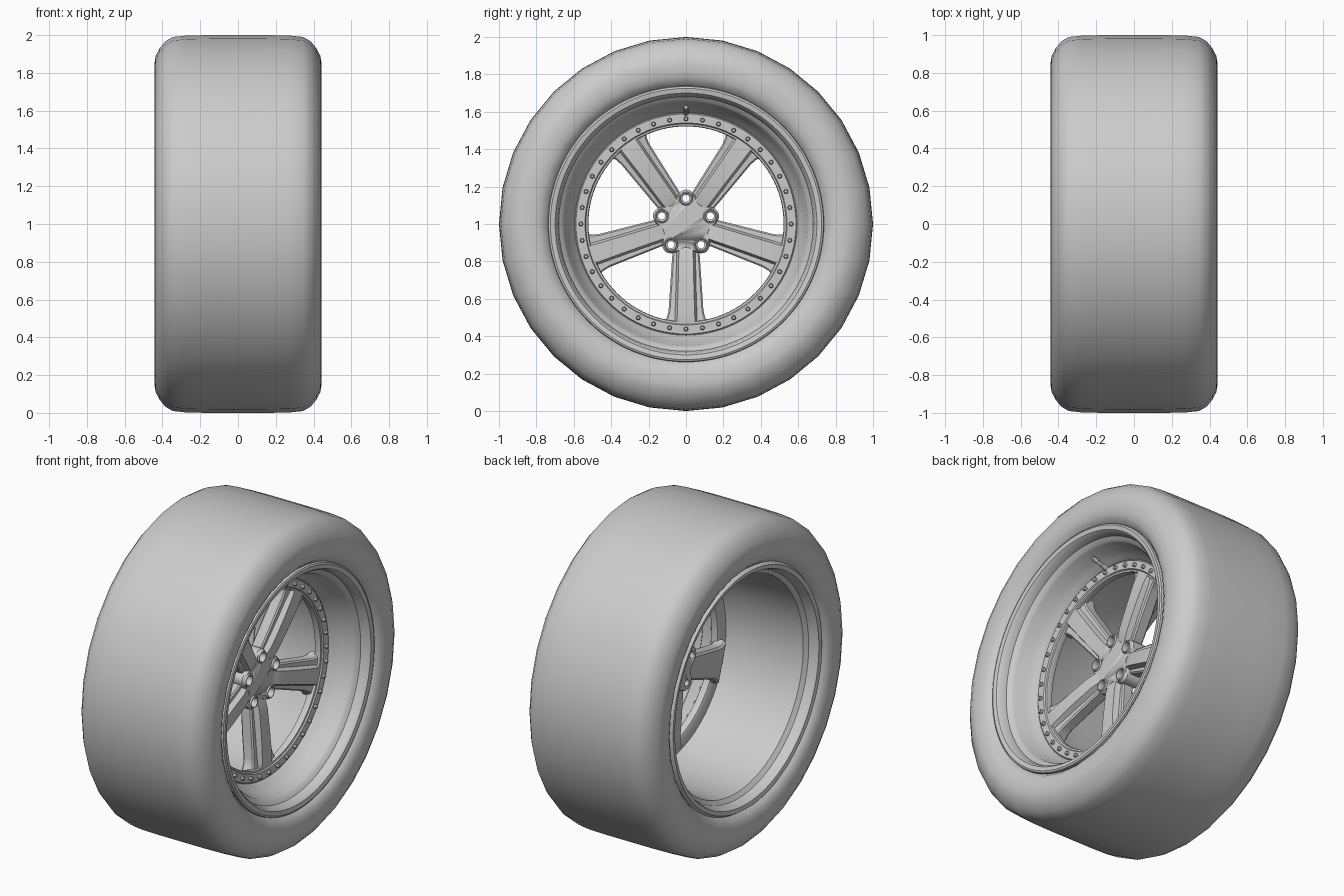
import bpy, bmesh, math
from mathutils import Matrix, Vector

if "Cube" in bpy.data.objects:
    bpy.data.objects.remove(bpy.data.objects["Cube"])

CENTRE = Vector((0, 0, 1))


def finish(name, bm, angle=35):
    bmesh.ops.recalc_face_normals(bm, faces=bm.faces)
    me = bpy.data.meshes.new(name)
    bm.to_mesh(me)
    bm.free()
    ob = bpy.data.objects.new(name, me)
    ob.location = CENTRE
    bpy.context.collection.objects.link(ob)
    bpy.ops.object.select_all(action='DESELECT')
    ob.select_set(True)
    bpy.context.view_layer.objects.active = ob
    bpy.ops.object.shade_smooth_by_angle(angle=math.radians(angle))
    return ob


def loft(bm, rings, close=False, caps=False):
    """Bridge equal-length rings of points."""
    vs = [[bm.verts.new(p) for p in r] for r in rings]
    n = len(vs[0])
    for i in range(len(vs) if close else len(vs) - 1):
        a, b = vs[i], vs[(i + 1) % len(vs)]
        for j in range(n):
            k = (j + 1) % n
            bm.faces.new((a[j], a[k], b[k], b[j]))
    if caps:
        bm.faces.new(vs[0])
        bm.faces.new(vs[-1])


def lathe(bm, profile, seg, close=True, offset=(0, 0, 0), caps=False):
    """Spin (x, radius) points about the x axis."""
    o = Vector(offset)
    rings = [[o + Vector((x, r * math.sin(2 * math.pi * i / seg), r * math.cos(2 * math.pi * i / seg)))
              for i in range(seg)] for x, r in profile]
    loft(bm, rings, close, caps)


def polar(r, a, x=0.0):
    return Vector((x, r * math.cos(a), r * math.sin(a)))


# Tyre: half profile mirrored across the middle
half = [(0.0, 1.0), (0.15, 1.0), (0.27, 0.998), (0.345, 0.99), (0.385, 0.967), (0.415, 0.93), (0.436, 0.89),
        (0.441, 0.86), (0.441, 0.82), (0.434, 0.785), (0.418, 0.757), (0.39, 0.735), (0.35, 0.71)]
bm = bmesh.new()
lathe(bm, [(-x, r) for x, r in half[:0:-1]] + half, 32, close=False)
finish("tyre", bm, 50)

# Rim barrel with deep front dish and rear lip
bm = bmesh.new()
lathe(bm, [(0.40, 0.738), (0.415, 0.735), (0.42, 0.725), (0.415, 0.70), (0.40, 0.688), (0.36, 0.68),
           (0.345, 0.66), (0.33, 0.65), (0.26, 0.635), (0.225, 0.61), (0.20, 0.595), (0.165, 0.60),
           (0.05, 0.63), (-0.15, 0.645), (-0.34, 0.655), (-0.36, 0.68), (-0.395, 0.69), (-0.415, 0.70),
           (-0.42, 0.725), (-0.40, 0.738), (-0.38, 0.70), (-0.1, 0.67), (0.1, 0.66), (0.30, 0.67),
           (0.37, 0.70)], 96)
finish("rim", bm)

# Bolt ring that carries the spokes
bm = bmesh.new()
lathe(bm, [(0.15, 0.61), (0.15, 0.535), (0.155, 0.527), (0.185, 0.522), (0.195, 0.525), (0.197, 0.535),
           (0.205, 0.54), (0.205, 0.588), (0.198, 0.592), (0.195, 0.61)], 96)
finish("bolt_ring", bm)

# Ring bolts
bm = bmesh.new()
for i in range(40):
    p = polar(0.562, math.pi / 2 + i * 2 * math.pi / 40)
    lathe(bm, [(0.20, 0.0125), (0.216, 0.0125), (0.222, 0.008)], 8, False, p, True)
finish("ring_bolts", bm)

# Five spokes: flat shoulders with a raised centre ridge
# station: radius, half width, ridge half width, back x, shoulder x, ridge x
stations = [(0.10, 0.056, 0.036, 0.06, 0.125, 0.150),
            (0.15, 0.072, 0.038, 0.06, 0.135, 0.165),
            (0.19, 0.075, 0.039, 0.065, 0.142, 0.175),
            (0.34, 0.085, 0.042, 0.08, 0.158, 0.190),
            (0.46, 0.093, 0.046, 0.095, 0.170, 0.198),
            (0.50, 0.102, 0.047, 0.10, 0.176, 0.198),
            (0.53, 0.125, 0.048, 0.105, 0.182, 0.196)]
bm = bmesh.new()
for k in range(5):
    a = -math.pi / 2 + k * 2 * math.pi / 5
    d, t = polar(1, a), polar(1, a + math.pi / 2)
    rings = []
    for r, w, c, xb, xs, xt in stations:
        side = [(w - 0.012, xb), (w, xb + 0.012), (w, xs - 0.008), (w - 0.008, xs), (c + 0.012, xs), (c, xt)]
        sec = side + [(-u, x) for u, x in reversed(side)]
        rings.append([d * r + t * u + Vector((x, 0, 0)) for u, x in sec])
    loft(bm, rings, caps=True)
finish("spokes", bm, 30)

# Star-shaped hub, drilled for the lugs
bm = bmesh.new()
rings = []
for x, s in [(0.05, 0.97), (0.055, 1), (0.15, 1), (0.16, 0.95)]:
    rings.append([polar(s * (0.157 + 0.027 * math.cos(5 * (a - math.pi / 2))), a, x)
                  for a in [2 * math.pi * i / 80 for i in range(80)]])
loft(bm, rings, caps=True)
hub = finish("hub", bm)

lugs = [polar(0.137, math.pi / 2 + k * 2 * math.pi / 5) for k in range(5)]
bm = bmesh.new()
for p in lugs:
    lathe(bm, [(0.0, 0.019), (0.125, 0.019), (0.13, 0.028), (0.20, 0.028)], 20, False, p, True)
cutter = finish("lug_cutter", bm)
cutter.hide_render = True
cutter.hide_set(True)
mod = hub.modifiers.new("lug_holes", 'BOOLEAN')
mod.operation = 'DIFFERENCE'
mod.object = cutter
mod.solver = 'EXACT'

# Raised collars round the lug holes
bm = bmesh.new()
for p in lugs:
    lathe(bm, [(0.14, 0.038), (0.165, 0.038), (0.17, 0.035), (0.17, 0.03), (0.165, 0.027), (0.14, 0.027)],
          20, True, p)
finish("lug_collars", bm)

# Valve stem, tilted slightly outward
bm = bmesh.new()
lathe(bm, [(-0.01, 0.014), (0.025, 0.014), (0.03, 0.010), (0.06, 0.010), (0.062, 0.013), (0.095, 0.013),
           (0.10, 0.009)], 12, False, caps=True)
bm.transform(Matrix.Translation((0.21, 0, 0.595)) @ Matrix.Rotation(math.radians(-17), 4, 'Y'))
finish("valve_stem", bm)
